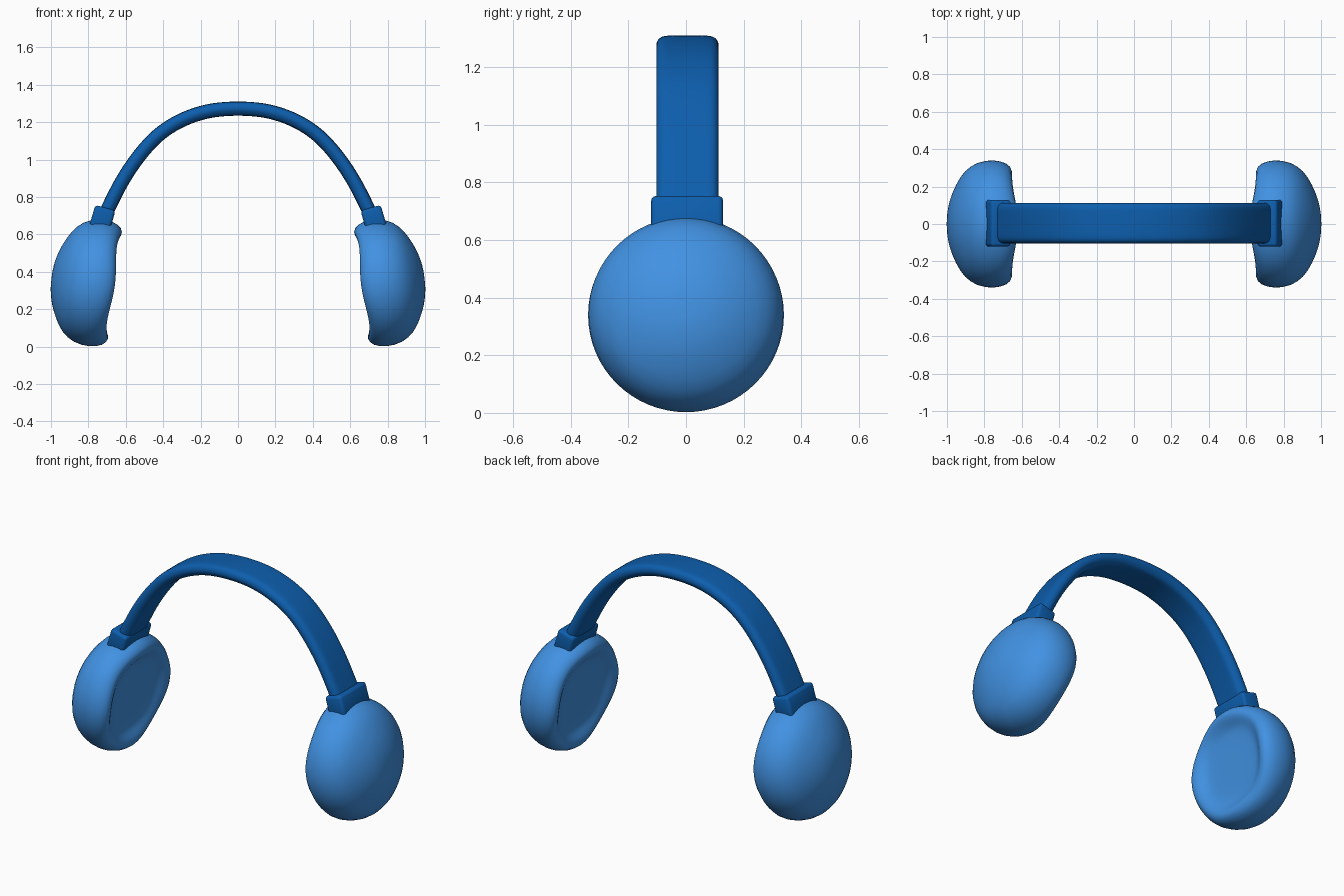
import bpy, bmesh, math
from mathutils import Vector, Matrix

if "Cube" in bpy.data.objects:
    bpy.data.objects.remove(bpy.data.objects["Cube"])


def material(name, rgb):
    m = bpy.data.materials.new(name)
    m.diffuse_color = (*rgb, 1)
    m.use_nodes = True
    m.node_tree.nodes["Principled BSDF"].inputs["Base Color"].default_value = m.diffuse_color
    return m


dark_blue = material("dark blue", (0.004, 0.112, 0.418))
light_blue = material("light blue", (0.053, 0.285, 0.76))


def finish(name, bm, mat, levels=0):
    bmesh.ops.recalc_face_normals(bm, faces=bm.faces)
    me = bpy.data.meshes.new(name)
    bm.to_mesh(me)
    bm.free()
    me.materials.append(mat)
    for p in me.polygons:
        p.use_smooth = True
    ob = bpy.data.objects.new(name, me)
    bpy.context.collection.objects.link(ob)
    if levels:
        sub = ob.modifiers.new("smooth", 'SUBSURF')
        sub.levels = sub.render_levels = levels
    return ob


def skin(bm, rings, close=True):
    for a, b in zip(rings, rings[1:]):
        n = len(a)
        for i in range(n):
            j = (i + 1) % n
            bm.faces.new((a[i], a[j], b[j], b[i]))


# Ear cup: turned profile (distance along axis, radius) with a slightly wavy pad rim
CUP = [(.188, .03), (.184, .08), (.167, .15), (.138, .215), (.094, .29), (.025, .335),
       (-.06, .347), (-.125, .329), (-.152, .29), (-.135, .252), (-.113, .215), (-.108, .17), (-.108, .04)]
TILT = math.radians(7.5)


def ear_cup(name, side):
    bm = bmesh.new()
    n = Vector((math.cos(TILT), 0, math.sin(TILT)))
    u = Vector((-math.sin(TILT), 0, math.cos(TILT)))
    c = Vector((.81, 0, .347))
    rings = []
    for a, r in CUP:
        ring = []
        for k in range(32):
            t = math.tau * k / 32
            wave = -.009 * math.cos(4 * t) if a < -.12 else 0
            p = c + n * (a + wave) + u * (r * math.cos(t)) + Vector((0, r * math.sin(t), 0))
            ring.append(bm.verts.new((p.x * side, p.y, p.z)))
        rings.append(ring)
    skin(bm, rings)
    bm.faces.new(rings[0])
    bm.faces.new(rings[-1])
    finish(name, bm, light_blue, 1)


# Clasp between band and cup
def clasp(name, side):
    bm = bmesh.new()
    bmesh.ops.create_cube(bm, size=1)
    bmesh.ops.scale(bm, verts=bm.verts, vec=(.112, .25, .13))
    bmesh.ops.bevel(bm, geom=bm.edges[:], offset=.018, segments=3, profile=.5, affect='EDGES')
    bm.transform(Matrix.Translation((.727 * side, .004, .68))
                 @ Matrix.Rotation(math.radians(-16 * side), 4, 'Y'))
    ob = finish(name, bm, dark_blue)
    bpy.context.view_layer.objects.active = ob
    ob.select_set(True)
    bpy.ops.object.shade_smooth_by_angle(angle=math.radians(40))
    ob.select_set(False)


for side, label in ((1, "right"), (-1, "left")):
    ear_cup(label + "_ear_cup", side)
    clasp(label + "_clasp", side)

# Headband: rounded section swept along the arch's outer line
HALF = [(0, 1.312), (.1, 1.307), (.19, 1.293), (.31, 1.253), (.43, 1.183), (.53, 1.085),
        (.645, .927), (.735, .743), (.757, .69)]
path = [Vector((-x, 0, z)) for x, z in HALF[:0:-1]] + [Vector((x, 0, z)) for x, z in HALF]
SECTION = [(.06, 0), (.09, -.003), (.106, -.018), (.11, -.04), (.103, -.055), (.088, -.073), (.06, -.076)]
section = SECTION + [(-y, t) for y, t in reversed(SECTION)]
bm = bmesh.new()
rings = []
for i, p in enumerate(path):
    d = (path[min(i + 1, len(path) - 1)] - path[max(i - 1, 0)]).normalized()
    out = Vector((-d.z, 0, d.x))
    rings.append([bm.verts.new(p + out * t + Vector((0, y + .005, 0))) for y, t in section])
skin(bm, rings)
bm.faces.new(rings[0])
bm.faces.new(rings[-1])
finish("headband", bm, dark_blue, 2)
